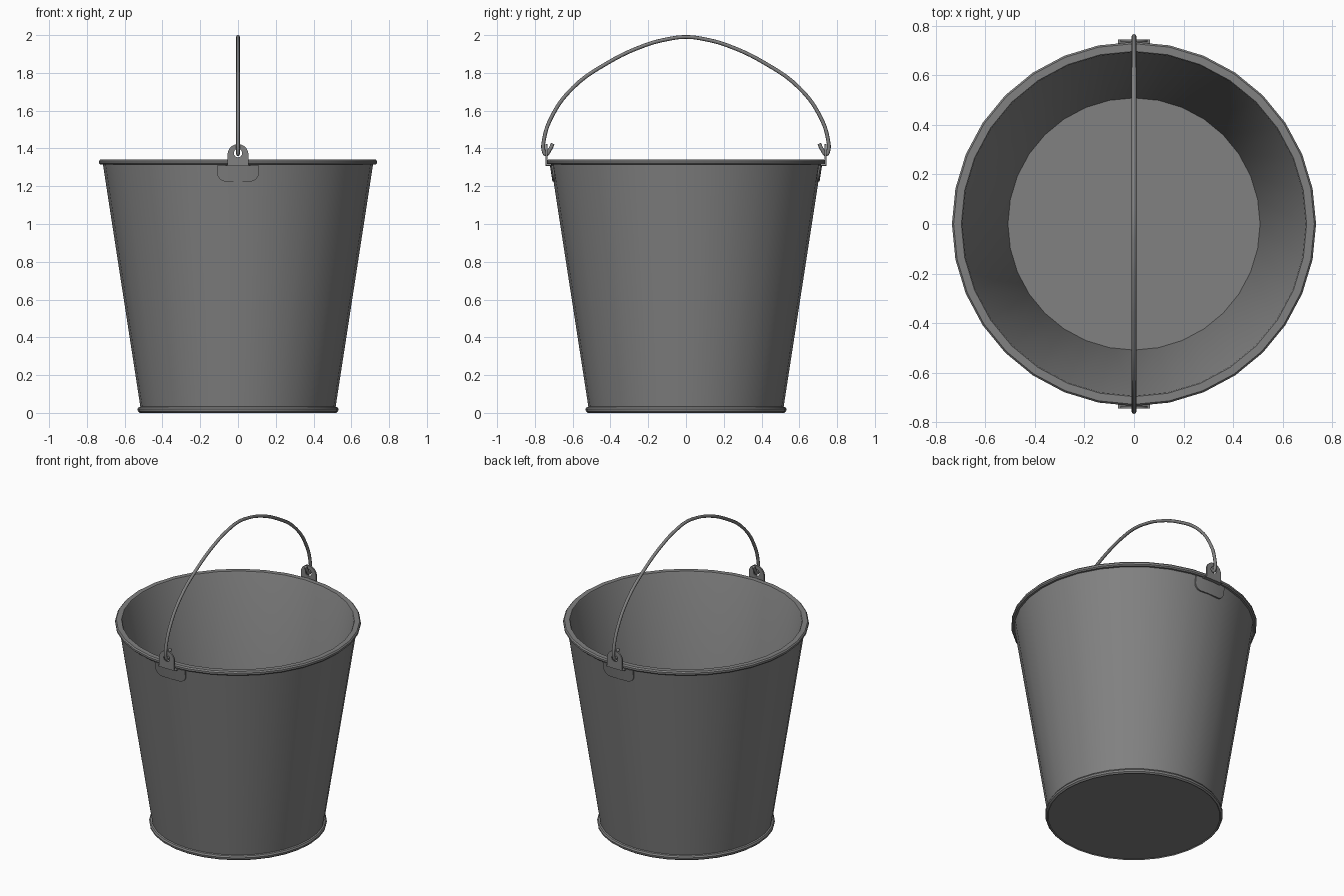
import bpy, bmesh, math
from mathutils import Vector

cube = bpy.data.objects.get("Cube")
if cube:
    bpy.data.objects.remove(cube, do_unlink=True)

# Single galvanised metal colour
GREY = (0.22, 0.22, 0.22, 1)
metal = bpy.data.materials.new("grey metal")
metal.diffuse_color = GREY
metal.use_nodes = True
metal.node_tree.nodes["Principled BSDF"].inputs["Base Color"].default_value = GREY


def add_object(name, mesh, angle=35):
    obj = bpy.data.objects.new(name, mesh)
    bpy.context.collection.objects.link(obj)
    mesh.materials.clear()
    mesh.materials.append(metal)
    bpy.ops.object.select_all(action='DESELECT')
    obj.select_set(True)
    bpy.context.view_layer.objects.active = obj
    bpy.ops.object.shade_smooth_by_angle(angle=math.radians(angle))
    return obj


def finish(name, bm):
    bmesh.ops.recalc_face_normals(bm, faces=bm.faces)
    mesh = bpy.data.meshes.new(name)
    bm.to_mesh(mesh)
    bm.free()
    return add_object(name, mesh)


# Bucket shell: foot bead, tapered wall, rolled rim, inner wall and floor
profile = [(0, 0.005), (0.515, 0.005), (0.52, 0), (0.53, 0.008), (0.532, 0.02),
           (0.526, 0.03), (0.517, 0.033), (0.715, 1.315), (0.728, 1.315),
           (0.735, 1.322), (0.735, 1.334), (0.728, 1.342), (0.697, 1.342),
           (0.693, 1.335), (0.509, 0.03), (0, 0.03)]
bm = bmesh.new()
verts = [bm.verts.new((r, 0, z)) for r, z in profile]
edges = [bm.edges.new(pair) for pair in zip(verts, verts[1:])]
bmesh.ops.spin(bm, geom=verts + edges, cent=(0, 0, 0), axis=(0, 0, 1),
               angle=math.tau, steps=32, use_duplicate=False)
bmesh.ops.remove_doubles(bm, verts=bm.verts, dist=0.0005)
finish("bucket", bm)


def wall_radius(z):
    return 0.517 + (z - 0.033) * 0.198 / 1.282


def make_ear(name, side):
    # Upright tab: round top, square base, pierced by a round hole
    bm = bmesh.new()
    count, centre, layers = 32, 1.368, []
    for y in (0.734, 0.744):
        outer, inner = [], []
        for i in range(count):
            a = math.tau * i / count
            c, s = math.cos(a), math.sin(a)
            reach = 0.055
            if s < 0:
                reach = min(0.055 / max(abs(c), 0.001), 0.06 / -s)
            outer.append(bm.verts.new((c * reach, side * y, centre + s * reach)))
            inner.append(bm.verts.new((c * 0.022, side * y, centre + 0.007 + s * 0.022)))
        layers.append((outer, inner))
    (o1, i1), (o2, i2) = layers
    for a, b in ((o1, i1), (o2, i2), (o1, o2), (i1, i2)):
        for i in range(count):
            j = (i + 1) % count
            bm.faces.new((a[i], a[j], b[j], b[i]))

    # Ledge under the rim joining tab and wall plate
    ledge = bmesh.ops.create_cube(bm, size=1)["verts"]
    for v in ledge:
        v.co = Vector((v.co.x * 0.13, side * (0.724 + v.co.y * 0.04), 1.309 + v.co.z * 0.006))

    # Thin wall plate following the bucket, with rounded lower corners
    columns, half, corner = 20, 0.11, 0.045
    front, back = [], []
    for i in range(columns + 1):
        x = -half * math.cos(math.pi * i / columns)
        over = max(0, abs(x) - (half - corner))
        low = 1.225 + corner - math.sqrt(max(0, corner ** 2 - over ** 2))
        for rows, lift in ((front, 0.006), (back, -0.003)):
            rows.append([bm.verts.new((x, side * math.sqrt((wall_radius(z) + lift) ** 2 - x * x), z))
                         for z in (1.311, low)])
    for i in range(columns):
        for rows in (front, back):
            bm.faces.new((rows[i][0], rows[i + 1][0], rows[i + 1][1], rows[i][1]))
        for k in (0, 1):
            bm.faces.new((front[i][k], front[i + 1][k], back[i + 1][k], back[i][k]))
    for i in (0, columns):
        bm.faces.new((front[i][0], front[i][1], back[i][1], back[i][0]))
    finish(name, bm)


make_ear("front_ear", -1)
make_ear("back_ear", 1)

# Wire handle: bowed arc with ends hooked through the ears
half_path = [(0.705, 1.425), (0.722, 1.392), (0.742, 1.369), (0.753, 1.385), (0.753, 1.44),
             (0.71, 1.57), (0.6, 1.72), (0.42, 1.85), (0.22, 1.945), (0.1, 1.978)]
path = half_path + [(0, 1.99)] + [(-y, z) for y, z in reversed(half_path)]
curve = bpy.data.curves.new("handle_path", 'CURVE')
curve.dimensions = '3D'
curve.bevel_depth = 0.01
curve.bevel_resolution = 2
curve.resolution_u = 5
curve.use_fill_caps = True
spline = curve.splines.new('BEZIER')
spline.bezier_points.add(len(path) - 1)
for point, (y, z) in zip(spline.bezier_points, path):
    point.co = (0, y, z)
    point.handle_left_type = point.handle_right_type = 'AUTO'
helper = bpy.data.objects.new("handle_path", curve)
bpy.context.collection.objects.link(helper)
bpy.context.view_layer.update()
wire = bpy.data.meshes.new_from_object(helper.evaluated_get(bpy.context.evaluated_depsgraph_get()))
bpy.data.objects.remove(helper, do_unlink=True)
add_object("handle", wire, 50)
